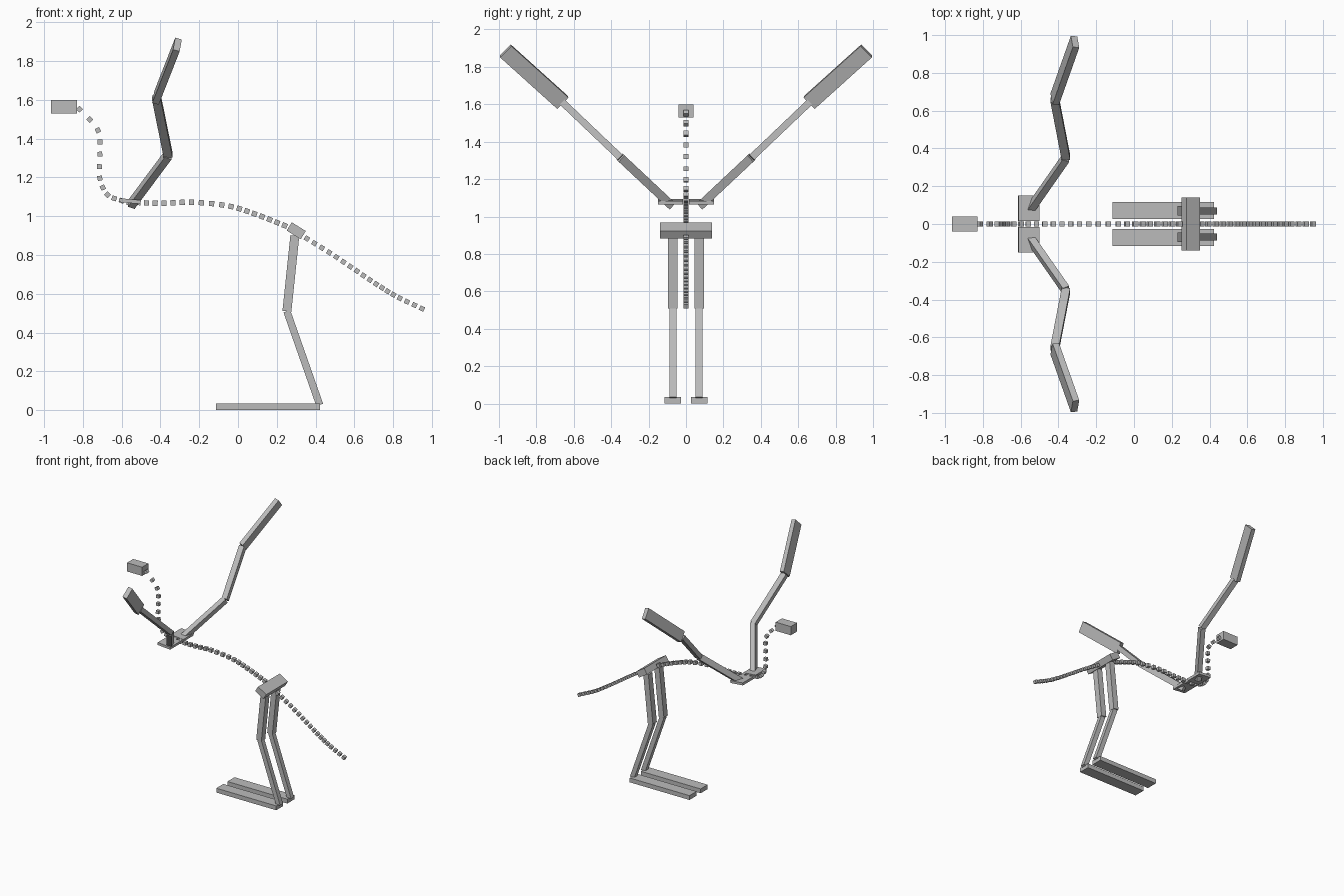
import bpy, bmesh
from math import radians
from mathutils import Matrix, Vector

cube = bpy.data.objects.get("Cube")
if cube:
    bpy.data.objects.remove(cube)

grey = bpy.data.materials.new("plain_grey")
grey.use_nodes = True
colour = (0.5, 0.5, 0.5, 1)
grey.diffuse_color = colour
grey.node_tree.nodes["Principled BSDF"].inputs["Base Color"].default_value = colour


def boxes(name, matrices):
    """One object made of unit cubes placed by the given matrices."""
    bm = bmesh.new()
    for m in matrices:
        bmesh.ops.create_cube(bm, size=1, matrix=m)
    mesh = bpy.data.meshes.new(name)
    bm.to_mesh(mesh)
    bm.free()
    mesh.materials.append(grey)
    obj = bpy.data.objects.new(name, mesh)
    bpy.context.collection.objects.link(obj)
    return obj


def block(name, centre, size, pitch=0):
    boxes(name, [Matrix.Translation(centre) @ Matrix.Rotation(radians(pitch), 4, 'Y')
                 @ Matrix.Diagonal((*size, 1))])


def bar(name, a, b, width, depth, hint, roll=0):
    """Square-ended bar from a to b; width runs along the hint axis."""
    a, b = Vector(a), Vector(b)
    u = (b - a).normalized()
    e1 = (Vector(hint) - u * u.dot(Vector(hint))).normalized()
    e1 = Matrix.Rotation(roll, 3, u) @ e1
    e2 = u.cross(e1)
    m = Matrix((e1 * width, e2 * depth, b - a)).transposed().to_4x4()
    boxes(name, [Matrix.Translation((a + b) / 2) @ m])


def chain(name, path, count, size):
    """Small cubes spread along a smooth curve in the XZ plane."""
    pts = [Vector((x, 0, z)) for x, z in path]
    pts = [2 * pts[0] - pts[1]] + pts + [2 * pts[-1] - pts[-2]]
    spans = len(path) - 1
    mats = []
    for i in range(count):
        t = i / (count - 1) * spans
        k = min(int(t), spans - 1)
        t -= k
        p0, p1, p2, p3 = pts[k:k + 4]
        c1, c2, c3 = p2 - p0, 2 * p0 - 5 * p1 + 4 * p2 - p3, 3 * p1 - p0 - 3 * p2 + p3
        pos = p1 + (c1 * t + c2 * t * t + c3 * t ** 3) / 2
        x = (c1 + 2 * c2 * t + 3 * c3 * t * t).normalized()
        y = Vector((0, 1, 0))
        rot = Matrix((x, y, x.cross(y))).transposed().to_4x4()
        mats.append(Matrix.Translation(pos) @ rot @ Matrix.Scale(size, 4))
    boxes(name, mats)


# Head, neck, back and tail
block("head", (-0.897, 0, 1.565), (0.135, 0.08, 0.07))
chain("neck", [(-0.817, 1.552), (-0.722, 1.443), (-0.712, 1.32),
               (-0.712, 1.196), (-0.673, 1.111), (-0.599, 1.08)], 11, 0.025)
chain("spine", [(-0.56, 1.072), (-0.4, 1.067), (-0.23, 1.072),
                (-0.045, 1.052), (0.1, 1.007), (0.24, 0.952)], 19, 0.027)
block("pelvis", (0.3, 0, 0.925), (0.085, 0.278, 0.05), 32)
chain("tail", [(0.355, 0.885), (0.485, 0.804), (0.606, 0.722),
               (0.718, 0.647), (0.82, 0.585), (0.948, 0.524)], 18, 0.025)

# Paired limbs
for side, s in (("right", 1), ("left", -1)):
    block(side + "_collarbone", (-0.557, s * 0.083, 1.078), (0.112, 0.135, 0.02), 5)
    shoulder = (-0.55, s * 0.078, 1.06)
    elbow = (-0.36, s * 0.35, 1.315)
    wrist = (-0.42, s * 0.66, 1.61)
    tip = (-0.312, s * 0.965, 1.885)
    bar(side + "_upper_arm", shoulder, elbow, 0.038, 0.046, (1, 0, 0))
    bar(side + "_forearm", elbow, wrist, 0.045, 0.037, (1, 0, 0))
    bar(side + "_hand", wrist, tip, 0.035, 0.086, (1, 0, 0), s * 0.13)

    y = s * 0.07
    hip, knee, ankle = (0.293, y, 0.9), (0.252, y, 0.51), (0.421, y, 0.028)
    bar(side + "_thigh", hip, knee, 0.05, 0.046, (0, 1, 0))
    bar(side + "_shin", knee, ankle, 0.037, 0.037, (0, 1, 0))
    block(side + "_foot", (0.155, s * 0.071, 0.018), (0.535, 0.09, 0.035))
